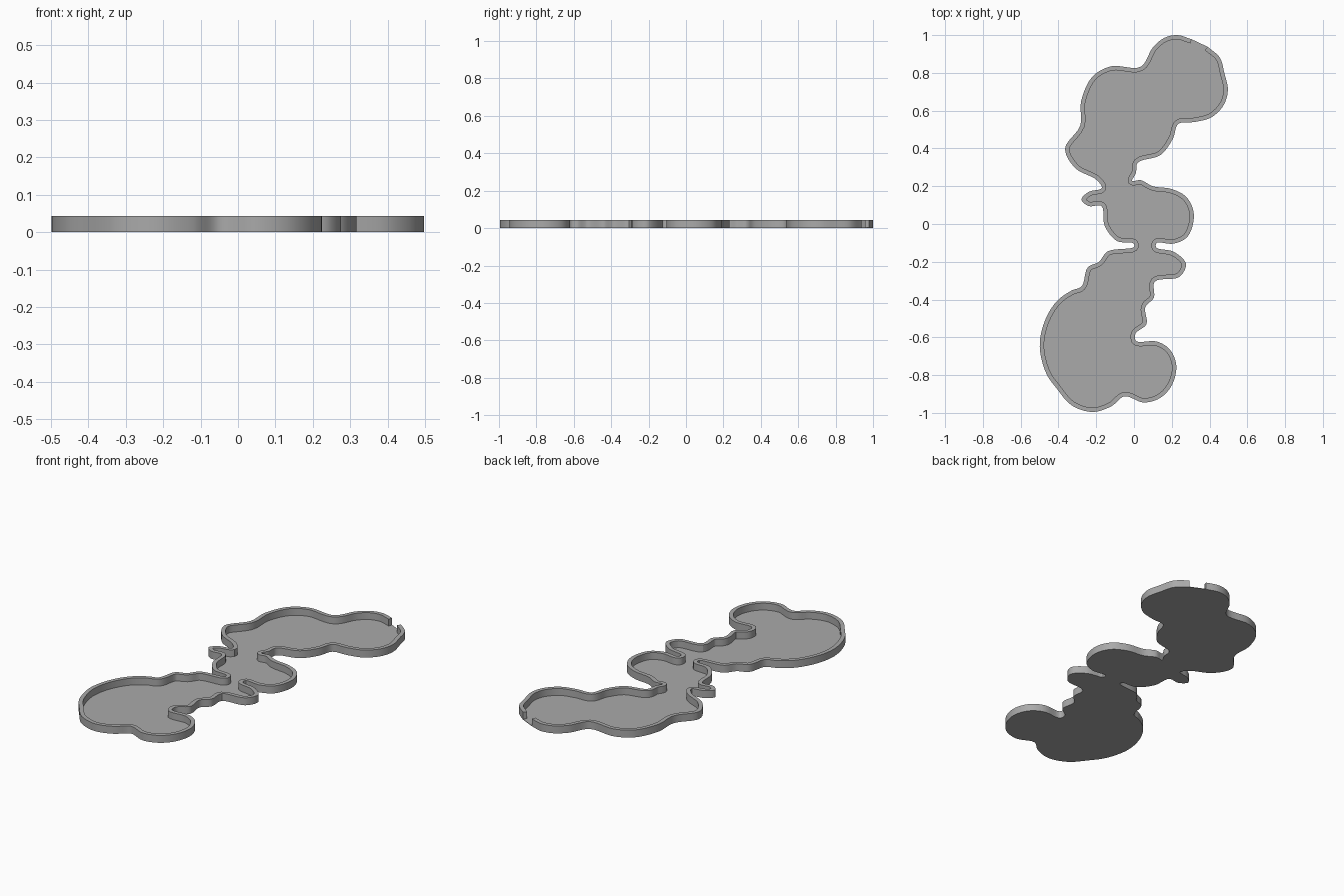
import bpy, bmesh
from mathutils import Vector

if "Cube" in bpy.data.objects:
    bpy.data.objects.remove(bpy.data.objects["Cube"])

HEIGHT = 0.043      # rim top
RIM = 0.023         # rim thickness
FLOOR = 0.003       # floor plate thickness

# Outer outline, clockwise from one side of the gap in the rim to the other
outline = [
    (.39, .938), (.455, .88), (.478, .80), (.497, .71), (.475, .63), (.41, .565),
    (.32, .54), (.235, .53), (.205, .45), (.14, .365), (.02, .325), (.01, .27),
    (-.01, .228), (.035, .232), (.10, .20), (.20, .185), (.28, .14), (.317, .05),
    (.285, -.065), (.21, -.104), (.12, -.10), (.118, -.125), (.21, -.147),
    (.275, -.21), (.24, -.28), (.11, -.305), (.105, -.39), (.06, -.44),
    (.066, -.53), (.008, -.58), (.012, -.62), (.12, -.622), (.19, -.665),
    (.224, -.75), (.202, -.85), (.14, -.92), (.05, -.945), (-.05, -.912),
    (-.12, -.965), (-.22, -.995), (-.33, -.96), (-.41, -.87), (-.465, -.79),
    (-.499, -.65), (-.475, -.52), (-.41, -.41), (-.33, -.352), (-.277, -.33),
    (-.245, -.23), (-.185, -.20), (-.14, -.145), (0, -.122), (-.002, -.103),
    (-.09, -.09), (-.155, -.01), (-.172, .095), (-.24, .095), (-.278, .13),
    (-.24, .17), (-.17, .19), (-.20, .235), (-.31, .295), (-.365, .40),
    (-.285, .52), (-.28, .65), (-.22, .78), (-.12, .835), (.035, .832),
    (.10, .935), (.16, .985), (.23, 1.0), (.305, .978)]


def smooth_path(points, steps=6):
    """Centripetal Catmull-Rom curve through an open list of points."""
    p = [Vector(q) for q in points]
    p = [2 * p[0] - p[1]] + p + [2 * p[-1] - p[-2]]
    out = []
    for a, b, c, d in zip(p, p[1:], p[2:], p[3:]):
        t1 = (b - a).length ** .5
        t2 = t1 + (c - b).length ** .5
        t3 = t2 + (d - c).length ** .5
        for i in range(steps):
            t = t1 + (t2 - t1) * i / steps
            a1 = a.lerp(b, t / t1)
            a2 = b.lerp(c, (t - t1) / (t2 - t1))
            a3 = c.lerp(d, (t - t2) / (t3 - t2))
            b1 = a1.lerp(a2, t / t2)
            b2 = a2.lerp(a3, (t - t1) / (t3 - t1))
            out.append(b1.lerp(b2, (t - t1) / (t2 - t1)))
    return out + [p[-2]]


def offset_inward(path, dist):
    out = []
    for i, q in enumerate(path):
        d = (path[min(i + 1, len(path) - 1)] - path[max(i - 1, 0)]).normalized()
        out.append(q + Vector((d.y, -d.x)) * dist)
    return out


def finish(bm, name, mat):
    bmesh.ops.recalc_face_normals(bm, faces=bm.faces)
    me = bpy.data.meshes.new(name)
    bm.to_mesh(me)
    bm.free()
    me.materials.append(mat)
    ob = bpy.data.objects.new(name, me)
    bpy.context.collection.objects.link(ob)
    bpy.ops.object.select_all(action='DESELECT')
    ob.select_set(True)
    bpy.context.view_layer.objects.active = ob
    bpy.ops.object.shade_smooth_by_angle()
    return ob


grey = bpy.data.materials.new("mid grey")
grey.diffuse_color = (0.4, 0.4, 0.4, 1)
grey.use_nodes = True
grey.node_tree.nodes["Principled BSDF"].inputs["Base Color"].default_value = grey.diffuse_color

outer = smooth_path(outline)
inner = offset_inward(outer, RIM)

# Floor plate filling the whole outline
bm = bmesh.new()
face = bm.faces.new([bm.verts.new((q.x, q.y, 0)) for q in outer])
ext = bmesh.ops.extrude_face_region(bm, geom=[face], use_keep_orig=True)
for v in ext["geom"]:
    if isinstance(v, bmesh.types.BMVert):
        v.co.z = FLOOR
bmesh.ops.triangulate(bm, faces=[f for f in bm.faces if len(f.verts) > 4])
finish(bm, "tray_floor", grey)

# Rim wall: rectangular section swept along the outline, open at the gap
bm = bmesh.new()
rings = [[bm.verts.new((o.x, o.y, 0.0005)), bm.verts.new((o.x, o.y, HEIGHT)),
          bm.verts.new((n.x, n.y, HEIGHT)), bm.verts.new((n.x, n.y, 0.0005))]
         for o, n in zip(outer, inner)]
for r, s in zip(rings, rings[1:]):
    for k in range(4):
        bm.faces.new((r[k], r[(k + 1) % 4], s[(k + 1) % 4], s[k]))
bm.faces.new(rings[0])
bm.faces.new(rings[-1])
finish(bm, "tray_rim", grey)
